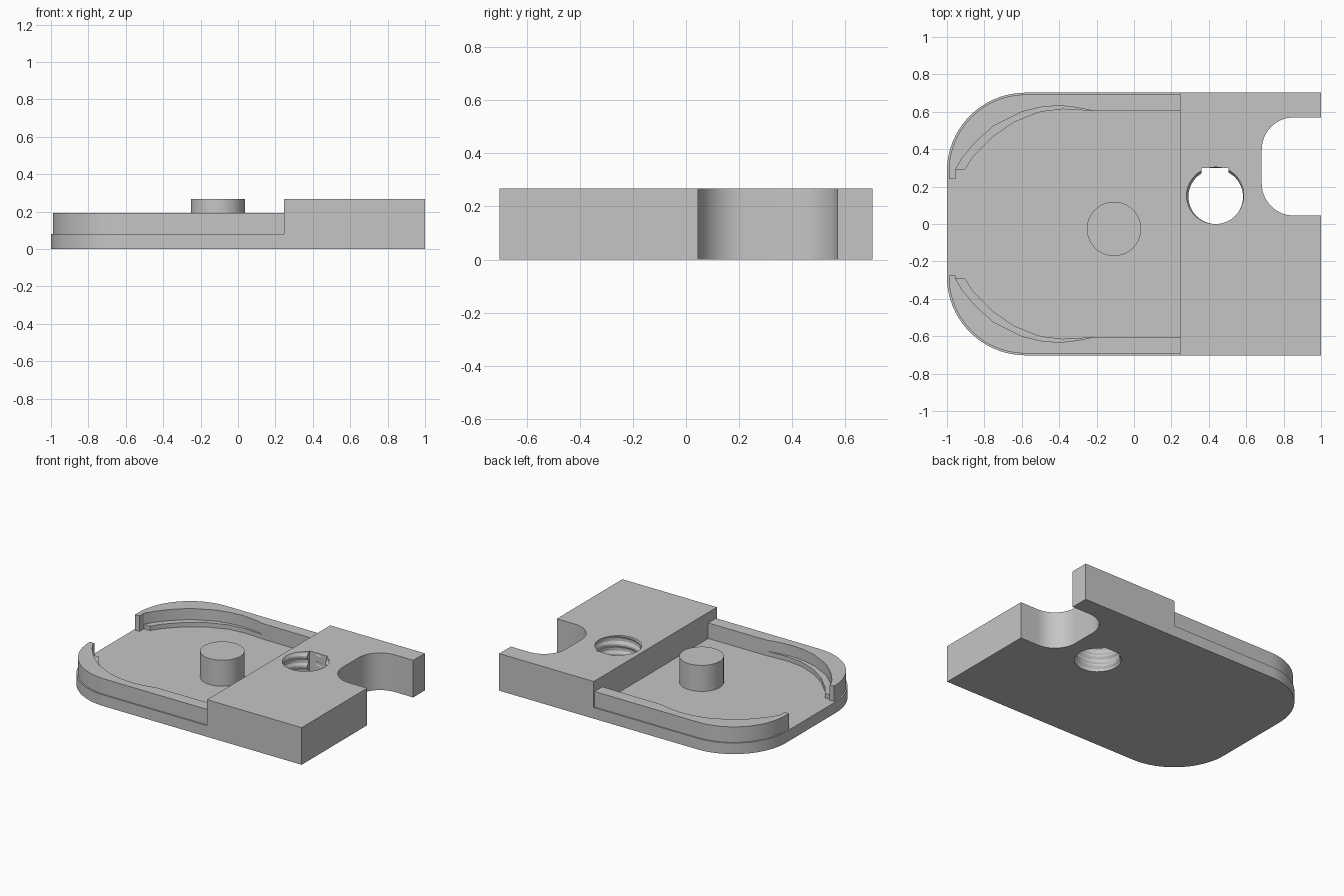
import bpy, bmesh, math

if "Cube" in bpy.data.objects:
    bpy.data.objects.remove(bpy.data.objects["Cube"])

grey = bpy.data.materials.new("grey_plastic")
grey.diffuse_color = (0.56, 0.56, 0.56, 1)
grey.use_nodes = True
grey.node_tree.nodes["Principled BSDF"].inputs["Base Color"].default_value = grey.diffuse_color


def finish(name, bm):
    bmesh.ops.recalc_face_normals(bm, faces=bm.faces)
    me = bpy.data.meshes.new(name)
    bm.to_mesh(me)
    bm.free()
    me.materials.append(grey)
    ob = bpy.data.objects.new(name, me)
    bpy.context.collection.objects.link(ob)
    return ob


def prism(name, pts, z0, z1, bottom=True):
    """Extrude a plan outline between two heights."""
    bm = bmesh.new()
    lo = [bm.verts.new((x, y, z0)) for x, y in pts]
    hi = [bm.verts.new((x, y, z1)) for x, y in pts]
    n = len(pts)
    for i in range(n):
        j = (i + 1) % n
        bm.faces.new((lo[i], lo[j], hi[j], hi[i]))
    bm.faces.new(hi)
    base = bm.faces.new(lo)
    bmesh.ops.recalc_face_normals(bm, faces=bm.faces)
    if not bottom:
        bm.faces.remove(base)
    return finish(name, bm)


def arc(cx, cy, r, a0, a1, n=20):
    return [(cx + r * math.cos(math.radians(a0 + (a1 - a0) * i / n)),
             cy + r * math.sin(math.radians(a0 + (a1 - a0) * i / n))) for i in range(n + 1)]


FLOOR, LEDGE, RIM, TOP, SPLIT = 0.08, 0.112, 0.192, 0.268, 0.245

# Floor plate with two rounded corners
prism("floor_plate", [(SPLIT, 0.702)] + arc(-0.58, 0.282, 0.42, 90, 180)
      + arc(-0.58, -0.282, 0.42, 180, 270) + [(SPLIT, -0.702)], 0, FLOOR)

# Curved inset rims with a crescent ledge inside each
wall_curve = [(-0.955, 0.29), (-0.92, 0.35), (-0.85, 0.435), (-0.75, 0.525), (-0.6, 0.6),
              (-0.5, 0.624), (-0.4, 0.633), (-0.3, 0.622), (-0.22, 0.605)]
ledge_curve = [(-0.905, 0.29), (-0.86, 0.36), (-0.75, 0.47), (-0.64, 0.545), (-0.5, 0.6),
               (-0.38, 0.614), (-0.22, 0.605)]
for side, s, end in (("back", 1, 0.24), ("front", -1, 0.275)):
    outline = ([(SPLIT, 0.692)] + arc(-0.58, 0.282, 0.41, 90, 180)
               + [(-0.99, end), (-0.955, end)] + wall_curve + [(SPLIT, 0.603)])
    prism(f"{side}_rim", [(x, s * y) for x, y in outline], FLOOR, RIM, False)
    prism(f"{side}_ledge", [(x, s * y) for x, y in wall_curve + ledge_curve[-2::-1]],
          FLOOR, LEDGE, False)

# Round peg
prism("peg", arc(-0.107, -0.026, 0.145, 0, 354.375, 63), FLOOR, TOP, False)

# Thick end block with a rounded slot
block = prism("end_block", [(SPLIT, -0.702), (1, -0.702), (1, 0.045)]
              + arc(0.855, 0.217, 0.172, 270, 180, 14) + arc(0.855, 0.398, 0.172, 180, 90, 14)
              + [(1, 0.57), (1, 0.702), (SPLIT, 0.702)], 0, TOP)

# Threaded hole cutter: a column whose radius follows a helix
bm = bmesh.new()
SEG, ROWS, PITCH = 48, 60, 0.07
rows = []
for j in range(ROWS + 1):
    z = -0.02 + 0.31 * j / ROWS
    ring = []
    for i in range(SEG):
        a = 2 * math.pi * i / SEG
        phase = (z / PITCH - i / SEG) % 1
        r = 0.146 + 0.012 * min(1, max(0, 1.6 - 4 * abs(phase - 0.5)))
        ring.append(bm.verts.new((0.437 + r * math.cos(a), 0.146 + r * math.sin(a), z)))
    rows.append(ring)
for a, b in zip(rows, rows[1:]):
    for i in range(SEG):
        k = (i + 1) % SEG
        bm.faces.new((a[i], a[k], b[k], b[i]))
bm.faces.new(rows[0])
bm.faces.new(rows[-1])
thread = finish("thread_cutter", bm)

# Key notch beside the hole
notch = prism("notch_cutter", [(0.362, 0.15), (0.505, 0.15), (0.505, 0.3), (0.362, 0.3)], -0.05, 0.35)

for cutter in (thread, notch):
    cutter.hide_render = True
    cutter.hide_set(True)
    m = block.modifiers.new("cut", 'BOOLEAN')
    m.operation, m.solver, m.object = 'DIFFERENCE', 'EXACT', cutter

# Smooth the curved sides, keep edges sharp
bpy.ops.object.select_all(action='DESELECT')
for ob in bpy.data.objects:
    if not ob.hide_render:
        ob.select_set(True)
        bpy.context.view_layer.objects.active = ob
bpy.ops.object.shade_smooth_by_angle(angle=math.radians(25))
